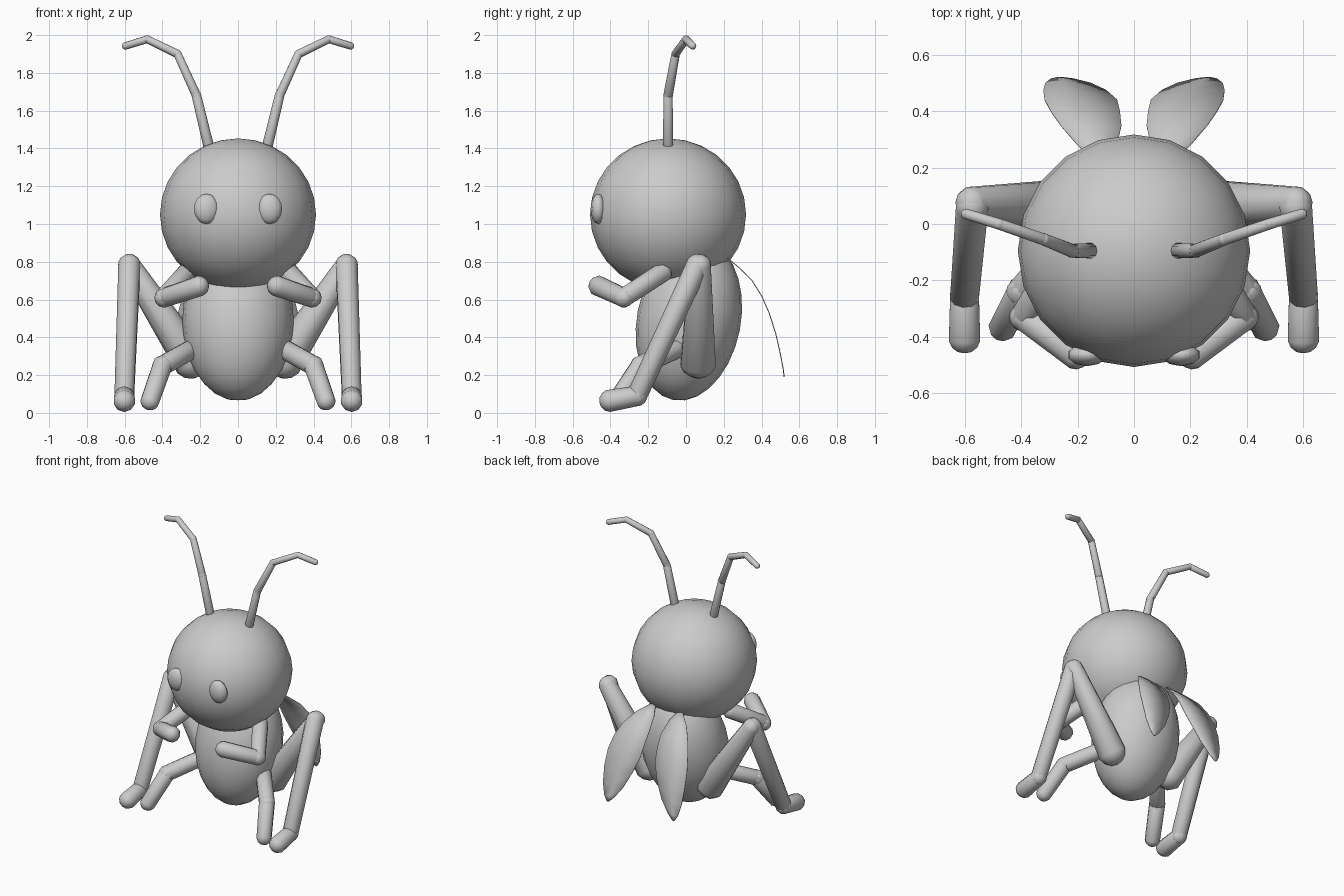
import bpy, bmesh, math
from mathutils import Vector, Matrix

cube = bpy.data.objects.get("Cube")
if cube:
    bpy.data.objects.remove(cube, do_unlink=True)

GREY = (0.6, 0.6, 0.6, 1)
mat = bpy.data.materials.new("plain grey")
mat.use_nodes = True
mat.diffuse_color = GREY
mat.node_tree.nodes["Principled BSDF"].inputs["Base Color"].default_value = GREY


def finish(name, bm, angle=60):
    bmesh.ops.recalc_face_normals(bm, faces=bm.faces)
    mesh = bpy.data.meshes.new(name)
    bm.to_mesh(mesh)
    bm.free()
    mesh.materials.append(mat)
    ob = bpy.data.objects.new(name, mesh)
    bpy.context.collection.objects.link(ob)
    bpy.ops.object.select_all(action='DESELECT')
    ob.select_set(True)
    bpy.context.view_layer.objects.active = ob
    bpy.ops.object.shade_smooth_by_angle(angle=math.radians(angle))
    return ob


def ellipsoid(name, centre, radii, tilt=0, segments=20, rings=14):
    bm = bmesh.new()
    m = (Matrix.Translation(centre) @ Matrix.Rotation(math.radians(tilt), 4, 'X')
         @ Matrix.Diagonal((*radii, 1)))
    bmesh.ops.create_uvsphere(bm, u_segments=segments, v_segments=rings, radius=1, matrix=m)
    return finish(name, bm)


def limb(name, side, points, radii):
    """Chain of tapered, round-ended segments."""
    bm = bmesh.new()
    pts = [Vector((x * side, y, z)) for x, y, z in points]
    for a, b, ra, rb in zip(pts, pts[1:], radii, radii[1:]):
        part = bmesh.ops.create_uvsphere(bm, u_segments=10, v_segments=7, radius=1)["verts"]
        length = (b - a).length
        for v in part:
            if v.co.z > 0:
                v.co = v.co * rb + Vector((0, 0, length))
            else:
                v.co *= ra
        turn = (b - a).to_track_quat('Z', 'Y').to_matrix().to_4x4()
        bmesh.ops.transform(bm, matrix=Matrix.Translation(a) @ turn, verts=part)
    return finish(name, bm)


def wing(name, side):
    """Thin curved leaf: rows of y, z, inner x, outer x."""
    rows = [(0.22, 0.82, 0.09, 0.13), (0.28, 0.77, 0.06, 0.2), (0.35, 0.7, 0.045, 0.26),
            (0.40, 0.62, 0.05, 0.295), (0.44, 0.53, 0.06, 0.317), (0.475, 0.42, 0.1, 0.322),
            (0.50, 0.31, 0.155, 0.315), (0.515, 0.23, 0.215, 0.295), (0.52, 0.19, 0.255, 0.27)]
    bm = bmesh.new()
    grid = [[bm.verts.new((side * (a + (b - a) * t), y, z)) for t in (0, 0.5, 1)]
            for y, z, a, b in rows]
    for r, s in zip(grid, grid[1:]):
        for i in range(2):
            bm.faces.new((r[i], r[i + 1], s[i + 1], s[i]))
    ob = finish(name, bm)
    solid = ob.modifiers.new("thickness", 'SOLIDIFY')
    solid.thickness = 0.005
    solid.offset = 0


# Head and body
ellipsoid("head", (0, -0.095, 1.05), (0.413, 0.413, 0.403))
ellipsoid("body", (0, 0.015, 0.49), (0.295, 0.275, 0.43), tilt=-11)

# Paired parts
for side, label in ((1, "left"), (-1, "right")):
    ellipsoid(label + "_eye", (side * 0.167, -0.465, 1.08), (0.07, 0.04, 0.08),
              segments=10, rings=8)
    limb(label + "_antenna", side,
         [(0.155, -0.095, 1.41), (0.22, -0.095, 1.68), (0.32, -0.055, 1.9),
          (0.48, 0, 1.978), (0.595, 0.035, 1.943)],
         [0.029, 0.026, 0.023, 0.021, 0.02])
    limb(label + "_front_leg", side,
         [(0.27, -0.13, 0.74), (0.39, -0.33, 0.61), (0.21, -0.46, 0.67)],
         [0.055, 0.053, 0.057])
    limb(label + "_middle_leg", side,
         [(0.24, -0.05, 0.34), (0.4, -0.24, 0.25), (0.465, -0.365, 0.065)],
         [0.055, 0.055, 0.052])
    limb(label + "_hind_thigh", side,
         [(0.575, 0.075, 0.78), (0.25, 0.065, 0.28)], [0.06, 0.1])
    limb(label + "_hind_shin", side,
         [(0.575, 0.06, 0.78), (0.602, -0.26, 0.09), (0.602, -0.4, 0.065)],
         [0.062, 0.055, 0.06])
    wing(label + "_wing", side)
